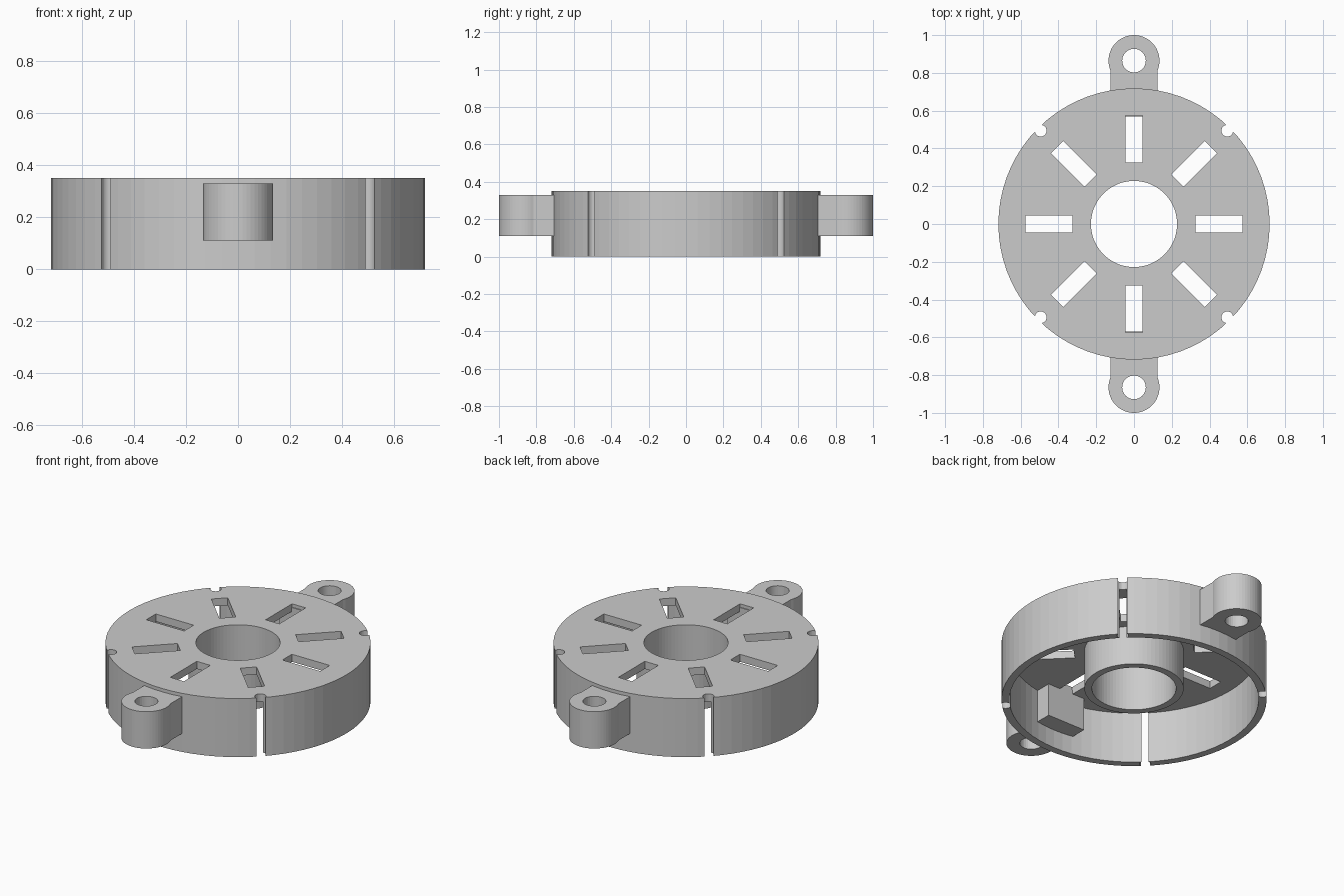
import bpy
import bmesh
from math import cos, sin, pi, radians
from mathutils import Matrix, Vector

if "Cube" in bpy.data.objects:
    bpy.data.objects.remove(bpy.data.objects["Cube"])


def make_object(name, bm):
    bmesh.ops.recalc_face_normals(bm, faces=bm.faces)
    mesh = bpy.data.meshes.new(name)
    bm.to_mesh(mesh)
    bm.free()
    obj = bpy.data.objects.new(name, mesh)
    bpy.context.collection.objects.link(obj)
    return obj


def lathe(name, profile, steps):
    # Revolve a closed (radius, z) outline around z
    bm = bmesh.new()
    rings = [[bm.verts.new((r * cos(2 * pi * i / steps), r * sin(2 * pi * i / steps), z))
              for r, z in profile] for i in range(steps)]
    n = len(profile)
    for i in range(steps):
        a, b = rings[i], rings[(i + 1) % steps]
        for j in range(n):
            k = (j + 1) % n
            bm.faces.new((a[j], b[j], b[k], a[k]))
    return make_object(name, bm)


def extrude(name, outline, z0, z1):
    bm = bmesh.new()
    face = bm.faces.new([bm.verts.new((x, y, z0)) for x, y in outline])
    top = bmesh.ops.extrude_face_region(bm, geom=[face])["geom"]
    verts = [v for v in top if isinstance(v, bmesh.types.BMVert)]
    bmesh.ops.translate(bm, verts=verts, vec=(0, 0, z1 - z0))
    return make_object(name, bm)


def drill(bm, x, y, radius, segments=32):
    bmesh.ops.create_cone(bm, cap_ends=True, segments=segments, radius1=radius, radius2=radius,
                          depth=1, matrix=Matrix.Translation((x, y, 0.2)))


def boolean(target, tool, operation):
    mod = target.modifiers.new(operation, 'BOOLEAN')
    mod.operation = operation
    mod.solver = 'EXACT'
    mod.object = tool
    bpy.context.view_layer.objects.active = target
    bpy.ops.object.modifier_apply(modifier=mod.name)
    bpy.data.objects.remove(tool, do_unlink=True)


# Housing: top plate, outer skirt and shorter centre tube in one section
housing = lathe("housing", [
    (0.228, 0.35), (0.718, 0.35), (0.718, 0), (0.675, 0),
    (0.675, 0.305), (0.269, 0.305), (0.269, 0.07), (0.228, 0.07)], 72)

# Eight radial slots
bm = bmesh.new()
for i in range(8):
    m = (Matrix.Rotation(i * pi / 4, 4, 'Z') @ Matrix.Translation((0.45, 0, 0.33))
         @ Matrix.Diagonal((0.25, 0.09, 0.2, 1)))
    bmesh.ops.create_cube(bm, size=1, matrix=m)
boolean(housing, make_object("slot_cutter", bm), 'DIFFERENCE')

# Mounting lugs, reaching through the skirt to the inside
for side in (1, -1):
    start = radians(-22)
    arc = [start + (pi - 2 * start) * i / 32 for i in range(33)]
    outline = [(0.125, 0.57)] + [(0.135 * cos(a), 0.865 + 0.135 * sin(a)) for a in arc]
    outline.append((-0.125, 0.57))
    lug = extrude("lug", [(side * x, side * y) for x, y in outline], 0.11, 0.33)
    boolean(housing, lug, 'UNION')

# Lug bolt holes and four small holes that split the skirt
bm = bmesh.new()
for s in (1, -1):
    drill(bm, 0, s * 0.865, 0.0625)
    for t in (1, -1):
        drill(bm, s * 0.494, t * 0.494, 0.031, 24)
boolean(housing, make_object("hole_cutter", bm), 'DIFFERENCE')
